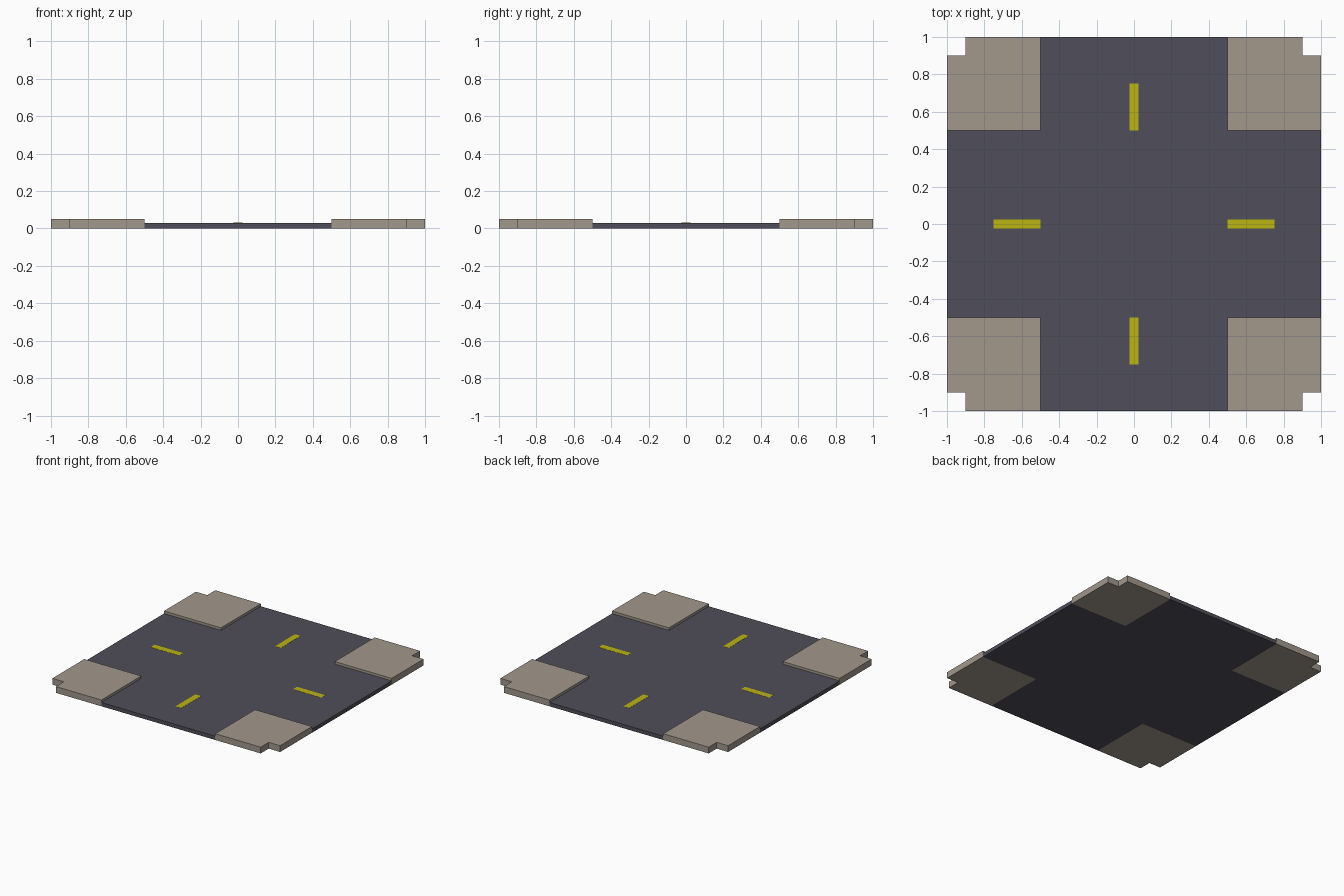
import bpy, bmesh
from math import pi
from mathutils import Matrix

if "Cube" in bpy.data.objects:
    bpy.data.objects.remove(bpy.data.objects["Cube"])


def material(name, rgb):
    m = bpy.data.materials.new(name)
    m.diffuse_color = (*rgb, 1)
    m.use_nodes = True
    m.node_tree.nodes["Principled BSDF"].inputs["Base Color"].default_value = m.diffuse_color
    return m


def prism(name, outline, z0, z1, mat, turn=0):
    """Extrude a flat outline from z0 to z1, turned about the centre."""
    bm = bmesh.new()
    face = bm.faces.new([bm.verts.new((x, y, z0)) for x, y in outline])
    top = bmesh.ops.extrude_face_region(bm, geom=[face], use_keep_orig=True)["geom"]
    bmesh.ops.translate(bm, vec=(0, 0, z1 - z0),
                        verts=[v for v in top if isinstance(v, bmesh.types.BMVert)])
    bm.transform(Matrix.Rotation(turn, 4, "Z"))
    bmesh.ops.recalc_face_normals(bm, faces=bm.faces)
    mesh = bpy.data.meshes.new(name)
    bm.to_mesh(mesh)
    bm.free()
    mesh.materials.append(mat)
    obj = bpy.data.objects.new(name, mesh)
    bpy.context.collection.objects.link(obj)
    return obj


asphalt = material("asphalt", (0.08, 0.075, 0.10))
paving = material("paving", (0.36, 0.31, 0.26))
paint = material("yellow_paint", (0.50, 0.46, 0.006))

ROAD, EDGE, NOTCH = 0.5, 1.0, 0.9

# Cross-shaped road slab
quarter = [(EDGE, -ROAD), (EDGE, ROAD), (ROAD, ROAD)]
cross = []
for _ in range(4):
    cross += quarter
    quarter = [(-y, x) for x, y in quarter]
prism("road", cross, 0, 0.03, asphalt)

# Raised corner pavements with notched outer corners, and lane dashes
corner = [(ROAD, ROAD), (EDGE, ROAD), (EDGE, NOTCH),
          (NOTCH, NOTCH), (NOTCH, EDGE), (ROAD, EDGE)]
dash = [(0.5, -0.025), (0.75, -0.025), (0.75, 0.025), (0.5, 0.025)]
for i in range(4):
    prism(f"pavement_{i + 1}", corner, 0, 0.05, paving, i * pi / 2)
    prism(f"lane_dash_{i + 1}", dash, 0.028, 0.031, paint, i * pi / 2)
